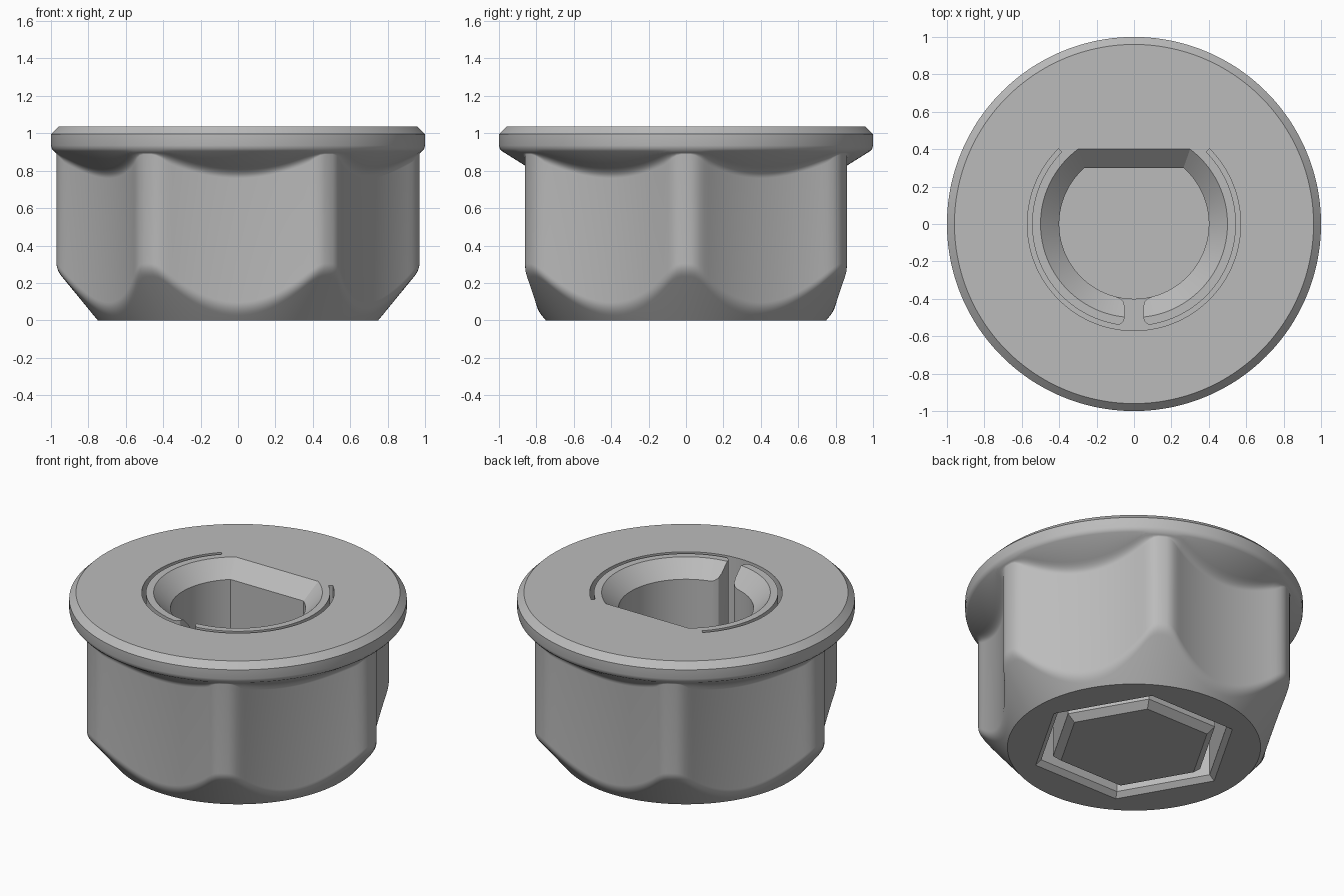
import bpy, bmesh
from math import sin, cos, tan, pi, radians, sqrt, asin, atan2

cube = bpy.data.objects.get("Cube")
if cube:
    bpy.data.objects.remove(cube, do_unlink=True)

grey = bpy.data.materials.new("plain grey")
grey.use_nodes = True
grey.diffuse_color = (0.5, 0.5, 0.5, 1)
grey.node_tree.nodes["Principled BSDF"].inputs["Base Color"].default_value = (0.5, 0.5, 0.5, 1)


def loft(name, rings, closed=False):
    """Skin a list of equal closed rings; cap the ends or join them."""
    bm = bmesh.new()
    rows = [[bm.verts.new(p) for p in ring] for ring in rings]
    n = len(rows[0])
    pairs = list(zip(rows, rows[1:])) + ([(rows[-1], rows[0])] if closed else [])
    for a, b in pairs:
        for i in range(n):
            j = (i + 1) % n
            bm.faces.new((a[i], a[j], b[j], b[i]))
    if not closed:
        bm.faces.new(rows[0])
        bm.faces.new(rows[-1])
    bmesh.ops.recalc_face_normals(bm, faces=bm.faces)
    mesh = bpy.data.meshes.new(name)
    bm.to_mesh(mesh)
    bm.free()
    mesh.materials.append(grey)
    obj = bpy.data.objects.new(name, mesh)
    bpy.context.collection.objects.link(obj)
    return obj


# Body outline: six concave sides meeting in rounded corner lands
HEIGHT, CORNER, SIDE, ARC = 1.035, 0.97, 0.80, 1.363


def outline(angle):
    t = (angle % (pi / 3)) - pi / 6
    d = SIDE + ARC
    scoop = d * cos(t) - sqrt(ARC ** 2 - (d * sin(t)) ** 2)
    k = 0.04
    h = max(k - abs(scoop - CORNER), 0) / k
    return min(scoop, CORNER) - h * h * k / 4


def column(angle):
    """Radius and height pairs from the base up to the flange top."""
    r = outline(angle)
    taper, flare = 0.82, 1.64
    pts = [(0.75, 0)]
    low, w = (r - 0.75) / taper, 0.035
    for i in range(7):
        s = w * (i / 3 - 1)
        pts.append((r - taper * (w - s) ** 2 / (4 * w), low + s))
    high = 0.79 + (r - SIDE) / flare
    w = max(0.004, min(0.03, (0.98 - r) / flare))
    for i in range(7):
        s = w * (i / 3 - 1)
        pts.append((r + flare * (s + w) ** 2 / (4 * w), high + s))
    pts += [(0.985, 0.905), (0.996, 0.918), (1, 0.935), (1, 0.995), (0.96, HEIGHT)]
    return pts


SEGS = 240
angles = [2 * pi * i / SEGS for i in range(SEGS)]
columns = [column(a) for a in angles]
rings = [[(c[k][0] * cos(a), c[k][0] * sin(a), c[k][1]) for a, c in zip(angles, columns)]
         for k in range(len(columns[0]))]
body = loft("flanged_body", rings)


# D-shaped bore with a chamfered mouth
def d_ring(grow, z):
    r, flat = 0.4 + grow, 0.3 + grow
    start = asin(flat / r)
    sweep = pi + 2 * start
    return [(r * cos(start - sweep * i / 72), r * sin(start - sweep * i / 72), z)
            for i in range(73)]


bore = loft("bore_cutter", [d_ring(0, 0.4), d_ring(0, HEIGHT - 0.1),
                            d_ring(0.1, HEIGHT), d_ring(0.1, HEIGHT + 0.1)])

# Thin relief groove around the spring ring
section = [(0.545, 0.45), (0.57, 0.45), (0.57, 1.1), (0.545, 1.1)]
arc = [radians(45 - 270 * i / 108) for i in range(109)]
groove = loft("groove_cutter", [[(r * cos(a), r * sin(a), z) for r, z in section] for a in arc])

# Split in the ring, with rounded ends
half = [(0.12, -0.37), (0.1, -0.387), (0.075, -0.398), (0.057, -0.415), (0.05, -0.44),
        (0.05, -0.5), (0.056, -0.52), (0.07, -0.534), (0.09, -0.541), (0.09, -0.555)]
shape = half + [(-x, y) for x, y in reversed(half)]
split = loft("split_cutter", [[(x, y, z) for x, y in shape] for z in (0.45, 1.1)])

# Hexagonal groove with chamfered lips in the base
section = [(0.62, -0.05), (0.62, 0), (0.585, 0.03), (0.585, 0.3),
           (0.51, 0.3), (0.51, 0.04), (0.46, 0), (0.46, -0.05)]
hex_groove = loft("hex_cutter", [[(r * cos(i * pi / 3), r * sin(i * pi / 3), z)
                                  for r, z in section] for i in range(6)], closed=True)

# Cut the body and keep the finished mesh
cutters = [bore, groove, split, hex_groove]
for cutter in cutters:
    cutter.hide_render = True
    mod = body.modifiers.new(cutter.name, 'BOOLEAN')
    mod.operation, mod.solver, mod.object = 'DIFFERENCE', 'EXACT', cutter
bpy.context.view_layer.update()
graph = bpy.context.evaluated_depsgraph_get()
finished = bpy.data.meshes.new_from_object(body.evaluated_get(graph))
body.modifiers.clear()
body.data = finished
for cutter in cutters:
    bpy.data.objects.remove(cutter, do_unlink=True)

bpy.ops.object.select_all(action='DESELECT')
body.select_set(True)
bpy.context.view_layer.objects.active = body
bpy.ops.object.shade_smooth_by_angle(angle=radians(28))
